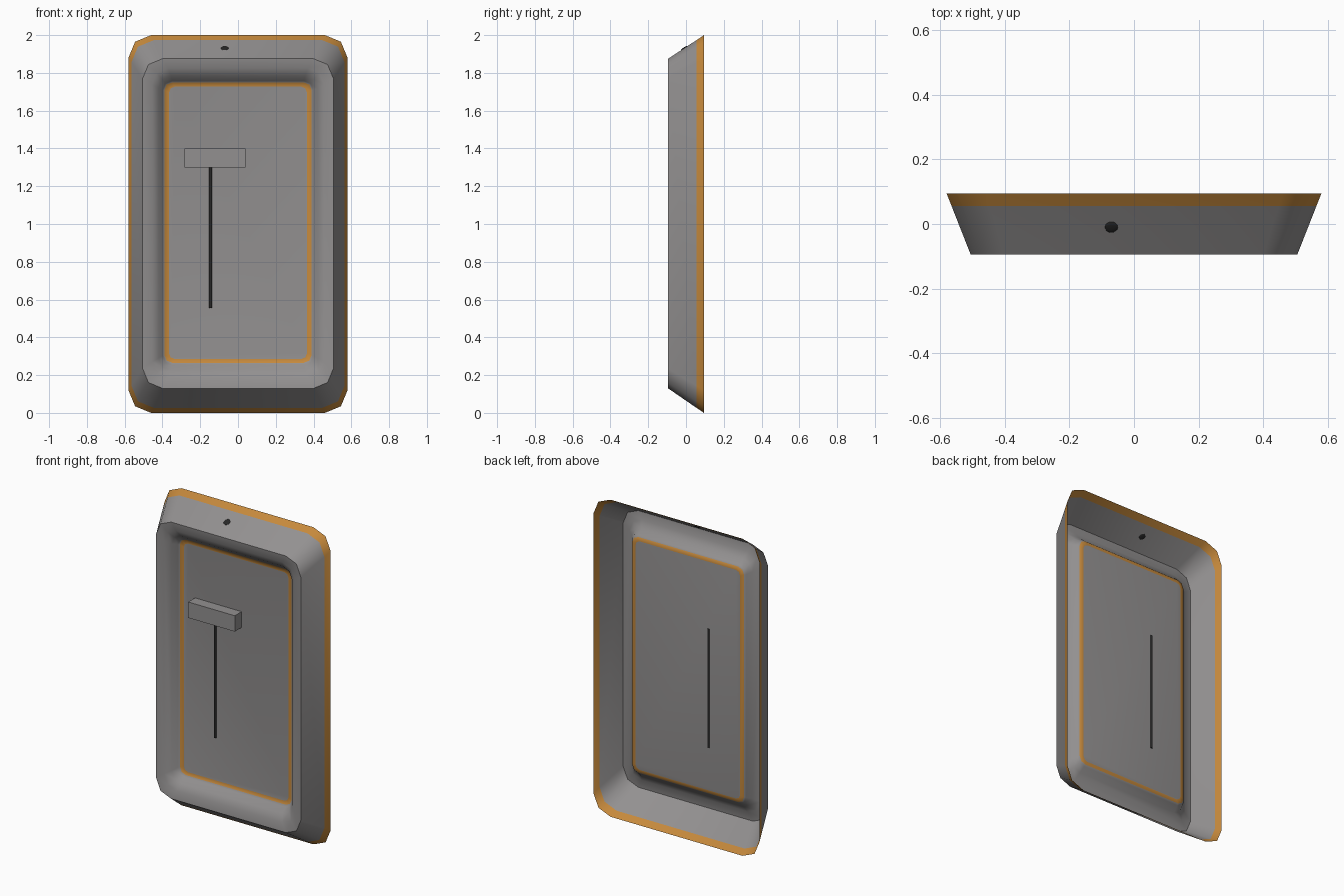
import bpy, bmesh, math
from mathutils import Matrix, Vector

if "Cube" in bpy.data.objects:
    bpy.data.objects.remove(bpy.data.objects["Cube"])


def material(name, rgb):
    m = bpy.data.materials.new(name)
    m.diffuse_color = (*rgb, 1)
    m.use_nodes = True
    m.node_tree.nodes["Principled BSDF"].inputs["Base Color"].default_value = m.diffuse_color
    return m


GREY = material("warm grey", (0.29, 0.28, 0.28))
ORANGE = material("orange", (0.56, 0.25, 0.045))
DARK = material("near black", (0.02, 0.02, 0.02))


def ring(bm, half, z0, z1, r, y):
    """Rounded rectangle with two facets per corner."""
    verts = []
    corners = [(half - r, z1 - r, 0), (r - half, z1 - r, 90),
               (r - half, z0 + r, 180), (half - r, z0 + r, 270)]
    for cx, cz, start in corners:
        for k in range(3):
            a = math.radians(start + 45 * k)
            verts.append(bm.verts.new((cx + r * math.cos(a), y, cz + r * math.sin(a))))
    return verts


def finish(name, bm, mats, angle=None):
    me = bpy.data.meshes.new(name)
    bm.to_mesh(me)
    bm.free()
    for m in mats:
        me.materials.append(m)
    ob = bpy.data.objects.new(name, me)
    bpy.context.collection.objects.link(ob)
    if angle:
        bpy.ops.object.select_all(action='DESELECT')
        ob.select_set(True)
        bpy.context.view_layer.objects.active = ob
        bpy.ops.object.shade_smooth_by_angle(angle=math.radians(angle))
    return ob


# Door shell: open-backed sloping wall, rolled lip and recessed panel
# half width, bottom, top, corner radius, y, material of the next strip
profile = [
    (0.58, 0.00, 2.00, 0.12, 0.095, 1),
    (0.564, 0.027, 1.973, 0.117, 0.055, 0),
    (0.505, 0.13, 1.875, 0.105, -0.095, 0),
    (0.455, 0.185, 1.825, 0.085, -0.088, 0),
    (0.42, 0.225, 1.785, 0.065, -0.062, 0),
    (0.398, 0.255, 1.757, 0.048, -0.03, 0),
    (0.39, 0.265, 1.75, 0.042, -0.022, 1),
    (0.365, 0.285, 1.727, 0.03, -0.018, 0),
]
bm = bmesh.new()
rings = [ring(bm, *p[:5]) for p in profile]
for i in range(len(rings) - 1):
    a, b = rings[i], rings[i + 1]
    for j in range(12):
        k = (j + 1) % 12
        f = bm.faces.new((a[j], b[j], b[k], a[k]))
        f.material_index = profile[i][5]
bm.faces.new(rings[-1])
bmesh.ops.recalc_face_normals(bm, faces=bm.faces)
bm.normal_update()
panel = max(bm.faces, key=lambda f: f.calc_area())
if panel.normal.y > 0:
    bmesh.ops.reverse_faces(bm, faces=bm.faces)
finish("door_shell", bm, [GREY, ORANGE], 50)

# Handle block
bm = bmesh.new()
bmesh.ops.create_cube(bm, size=1, matrix=Matrix.Translation((-0.122, -0.056, 1.35))
                      @ Matrix.Diagonal((0.325, 0.068, 0.10, 1)))
finish("handle", bm, [GREY])

# Thin rod below the handle, set in the panel
bm = bmesh.new()
bmesh.ops.create_cone(bm, cap_ends=True, segments=10, radius1=0.008, radius2=0.008,
                      depth=0.75, matrix=Matrix.Translation((-0.145, -0.02, 0.93)))
finish("rod", bm, [DARK], 40)

# Small flat stud in the top wall
slope = math.atan2(0.125, 0.19)
bm = bmesh.new()
bmesh.ops.create_uvsphere(bm, u_segments=16, v_segments=8, radius=0.02,
                          matrix=Matrix.Translation((-0.07, -0.01, 1.931))
                          @ Matrix.Rotation(slope, 4, 'X')
                          @ Matrix.Diagonal((1, 1, 0.2, 1)))
finish("top_stud", bm, [DARK], 40)
